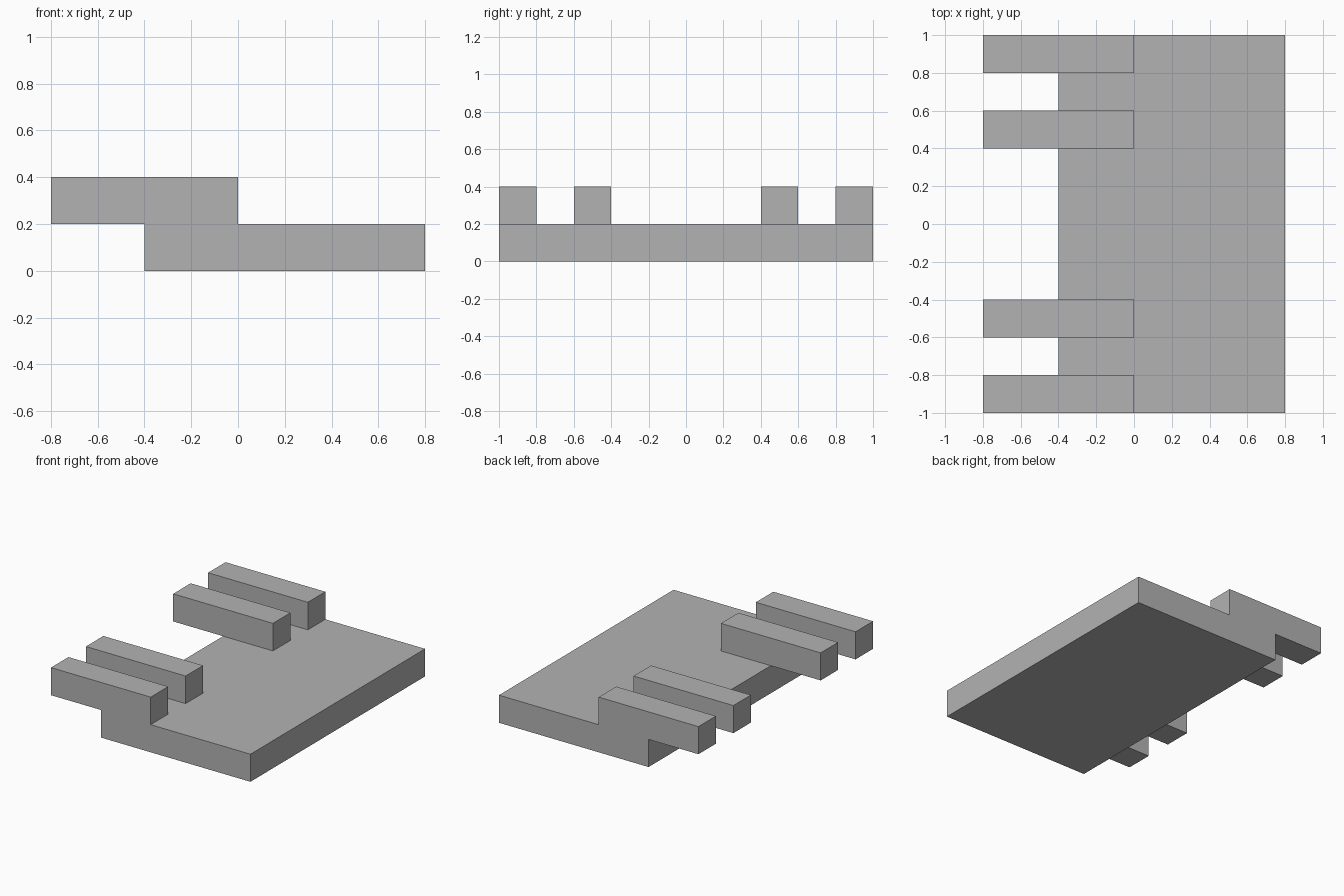
import bpy

cube = bpy.data.objects.get("Cube")
if cube:
    bpy.data.objects.remove(cube, do_unlink=True)

# One plain grey for every part
grey = bpy.data.materials.new("plain_grey")
grey.use_nodes = True
colour = (0.45, 0.45, 0.45, 1)
grey.diffuse_color = colour
grey.node_tree.nodes["Principled BSDF"].inputs["Base Color"].default_value = colour


def box(name, low, high):
    """Add a flat-faced box spanning two opposite corners."""
    centre = [(a + b) / 2 for a, b in zip(low, high)]
    bpy.ops.mesh.primitive_cube_add(size=1, location=centre)
    obj = bpy.context.object
    obj.name = name
    obj.scale = [b - a for a, b in zip(low, high)]
    bpy.ops.object.transform_apply(location=False, rotation=False, scale=True)
    obj.data.materials.append(grey)
    return obj


# Flat base slab
box("base_slab", (-0.4, -1, 0), (0.8, 1, 0.2))

# Two pairs of bars resting on the slab and overhanging its right edge
bars = {"front_outer_bar": -0.9, "front_inner_bar": -0.5,
        "back_inner_bar": 0.5, "back_outer_bar": 0.9}
for name, y in bars.items():
    box(name, (-0.8, y - 0.1, 0.2), (0, y + 0.1, 0.4))
